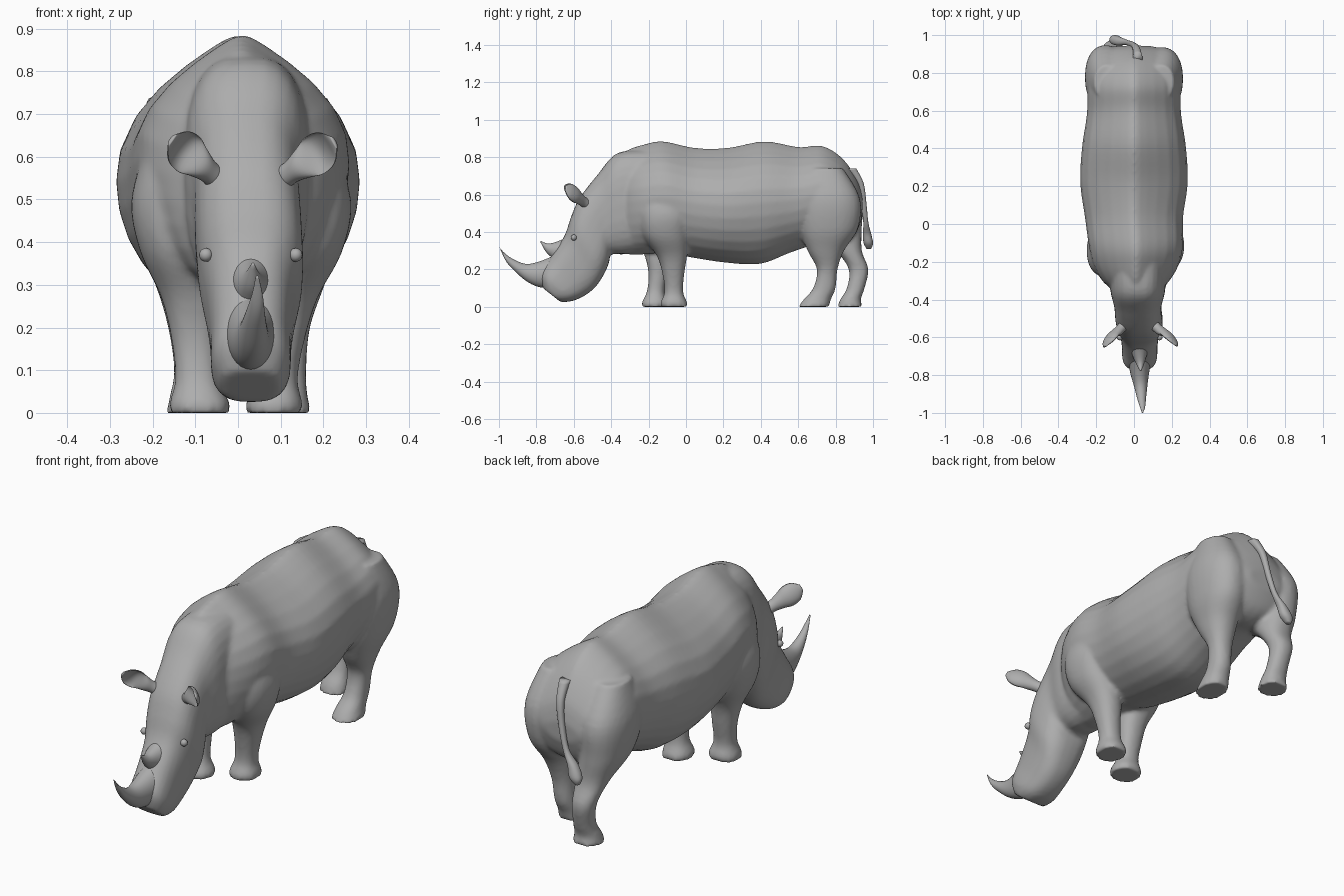
import bpy, bmesh, math
from mathutils import Vector

cube = bpy.data.objects.get("Cube")
if cube:
    bpy.data.objects.remove(cube, do_unlink=True)

grey = bpy.data.materials.new("hide grey")
grey.use_nodes = True
colour = (0.42, 0.42, 0.42, 1)
grey.diffuse_color = colour
grey.node_tree.nodes["Principled BSDF"].inputs["Base Color"].default_value = colour

SIDES = 28


def spline(a, b, c, d, t):
    """Catmull-Rom blend between b and c."""
    return [0.5 * (2 * q + (r - p) * t + (2 * p - 5 * q + 4 * r - s) * t * t
                   + (3 * q - p - 3 * r + s) * t ** 3) for p, q, r, s in zip(a, b, c, d)]


def refine(rows, steps=5):
    out = []
    last = len(rows) - 1
    for i in range(last):
        near = [rows[max(0, min(last, i + k))] for k in (-1, 0, 1, 2)]
        out += [spline(*near, s / steps) for s in range(steps)]
    return out + [rows[-1]]


def skin(bm, loops):
    """Bridge rings of points and cap both ends."""
    rings = [[bm.verts.new(p) for p in loop] for loop in loops]
    for a, b in zip(rings, rings[1:]):
        for i in range(len(a)):
            j = (i + 1) % len(a)
            bm.faces.new((a[i], a[j], b[j], b[i]))
    bm.faces.new(rings[0])
    bm.faces.new(rings[-1][::-1])


def loft(bm, rows, box=1.0, ridge=0.0):
    """Rows: x centre, first edge y z, second edge y z, half width."""
    loops = []
    for x, ya, za, yb, zb, w in refine(rows):
        loop = []
        for i in range(SIDES):
            a = math.tau * i / SIDES
            c = math.copysign(abs(math.cos(a)) ** box, math.cos(a))
            s = math.copysign(abs(math.sin(a)) ** box, math.sin(a))
            c *= 1 - ridge * max(0, s) ** 3
            t = (1 - s) / 2
            loop.append((x + w * c, ya + (yb - ya) * t, za + (zb - za) * t))
        loops.append(loop)
    skin(bm, loops)


def leg(bm, rows):
    """Rows: x centre, height, front y, back y, half width."""
    loft(bm, [(x, f, z, b, z, w) for x, z, f, b, w in rows], 0.9)


def finish(bm, name):
    bmesh.ops.recalc_face_normals(bm, faces=bm.faces)
    mesh = bpy.data.meshes.new(name)
    bm.to_mesh(mesh)
    bm.free()
    mesh.materials.append(grey)
    mesh.shade_smooth()
    ob = bpy.data.objects.new(name, mesh)
    bpy.context.collection.objects.link(ob)
    return ob


# Hide: trunk, head and legs fused into one skin
hide = bmesh.new()
loft(hide, [
    (.01, -.36, .79, -.34, .31, .11),
    (.01, -.31, .84, -.31, .28, .17),
    (.01, -.22, .87, -.22, .28, .225),
    (.01, -.12, .885, -.1, .29, .25),
    (0, .05, .85, .02, .265, .26),
    (0, .22, .85, .22, .235, .285),
    (0, .42, .885, .4, .23, .275),
    (0, .6, .855, .56, .29, .25),
    (0, .73, .86, .72, .34, .245),
    (0, .84, .79, .83, .34, .23),
    (0, .92, .67, .9, .38, .185),
    (0, .945, .57, .94, .47, .09)], ridge=.6)

# Neck, skull and muzzle
loft(hide, [
    (.02, -.22, .84, -.2, .3, .15),
    (.02, -.37, .82, -.33, .28, .145),
    (.02, -.47, .71, -.40, .28, .125),
    (.025, -.57, .58, -.41, .24, .125),
    (.03, -.615, .48, -.435, .18, .122),
    (.03, -.65, .38, -.48, .11, .105),
    (.03, -.72, .27, -.54, .06, .095),
    (.03, -.775, .18, -.61, .03, .092),
    (.03, -.765, .1, -.67, .025, .07)], box=.75)

# Left and right front legs
leg(hide, [
    (.15, .64, -.24, 0, .07), (.165, .5, -.25, .02, .1),
    (.155, .38, -.23, .01, .09), (.115, .27, -.155, .005, .072),
    (.1, .17, -.125, -.01, .056), (.09, .08, -.115, -.015, .05),
    (.085, .025, -.135, .005, .066), (.085, 0, -.135, .01, .066)])
leg(hide, [
    (-.14, .64, -.26, -.02, .07), (-.15, .5, -.28, 0, .1),
    (-.14, .38, -.27, -.03, .09), (-.11, .27, -.22, -.08, .07),
    (-.1, .17, -.2, -.1, .056), (-.095, .08, -.21, -.115, .052),
    (-.09, .025, -.235, -.1, .07), (-.09, 0, -.235, -.1, .07)])

# Left and right hind legs
leg(hide, [
    (.14, .74, .66, .84, .07), (.15, .58, .605, .93, .108),
    (.145, .42, .61, .92, .1), (.125, .3, .65, .845, .078),
    (.115, .2, .7, .81, .054), (.11, .1, .68, .8, .05),
    (.105, .04, .63, .775, .058), (.105, 0, .6, .765, .068)])
leg(hide, [
    (-.14, .74, .66, .84, .07), (-.15, .58, .605, .94, .108),
    (-.145, .42, .66, .94, .1), (-.12, .3, .8, .94, .074),
    (-.11, .2, .87, .975, .054), (-.1, .1, .86, .955, .05),
    (-.1, .04, .825, .935, .06), (-.1, 0, .81, .945, .068)])

body = finish(hide, "body_hide")
remesh = body.modifiers.new("fuse", 'REMESH')
remesh.mode = 'VOXEL'
remesh.voxel_size = .011
remesh.use_smooth_shade = True
relax = body.modifiers.new("relax", 'SMOOTH')
relax.factor = .5
relax.iterations = 4

# Horns
horn = bmesh.new()
loft(horn, [
    (.03, -.69, .28, -.71, .1, .065), (.03, -.79, .24, -.785, .105, .05),
    (.035, -.86, .23, -.85, .135, .036), (.04, -.93, .258, -.91, .185, .024),
    (.045, -.975, .292, -.96, .24, .014), (.045, -1, .322, -.995, .312, .004)])
finish(horn, "front_horn")
horn = bmesh.new()
loft(horn, [
    (.03, -.62, .38, -.69, .24, .05), (.03, -.68, .352, -.72, .265, .036),
    (.033, -.735, .338, -.75, .295, .02), (.035, -.778, .352, -.777, .343, .004)])
finish(horn, "rear_horn")


# Ears: a stalk opening into a cupped leaf that faces forward
def ear(name, base, tip):
    base, tip = Vector(base), Vector(tip)
    axis = (tip - base).normalized()
    front = Vector((0, -1, .15))
    front = (front - axis * front.dot(axis)).normalized()
    across = axis.cross(front)
    loops = []
    for t, w, d, cup in refine([
            (0, .03, .03, 0), (.25, .027, .025, 0), (.45, .036, .028, .3),
            (.65, .048, .03, 1.5), (.85, .042, .022, 1.5), (1, .014, .008, .6)]):
        loop = []
        for i in range(SIDES):
            a = math.tau * i / SIDES
            s = math.sin(a)
            depth = d * s * (1 - cup) if s > 0 else d * s
            loop.append(base.lerp(tip, t) + across * w * math.cos(a) + front * depth)
        loops.append(loop)
    bm = bmesh.new()
    skin(bm, loops)
    finish(bm, name)


ear("left_ear", (.09, -.52, .54), (.225, -.645, .635))
ear("right_ear", (-.04, -.52, .54), (-.155, -.65, .64))

# Eyes
for side, name in ((1, "left_eye"), (-1, "right_eye")):
    bm = bmesh.new()
    bmesh.ops.create_uvsphere(bm, u_segments=16, v_segments=10, radius=.016)
    bmesh.ops.translate(bm, verts=bm.verts, vec=(.03 + side * .105, -.6, .37))
    finish(bm, name)

# Tail with a thicker tuft
tail = bmesh.new()
leg(tail, [
    (.02, .74, .85, .91, .025), (.01, .66, .915, .95, .018),
    (-.01, .55, .935, .965, .014), (-.04, .45, .948, .975, .014),
    (-.08, .39, .945, .99, .024), (-.1, .34, .95, 1, .03), (-.11, .31, .965, .99, .012)])
finish(tail, "tail")
